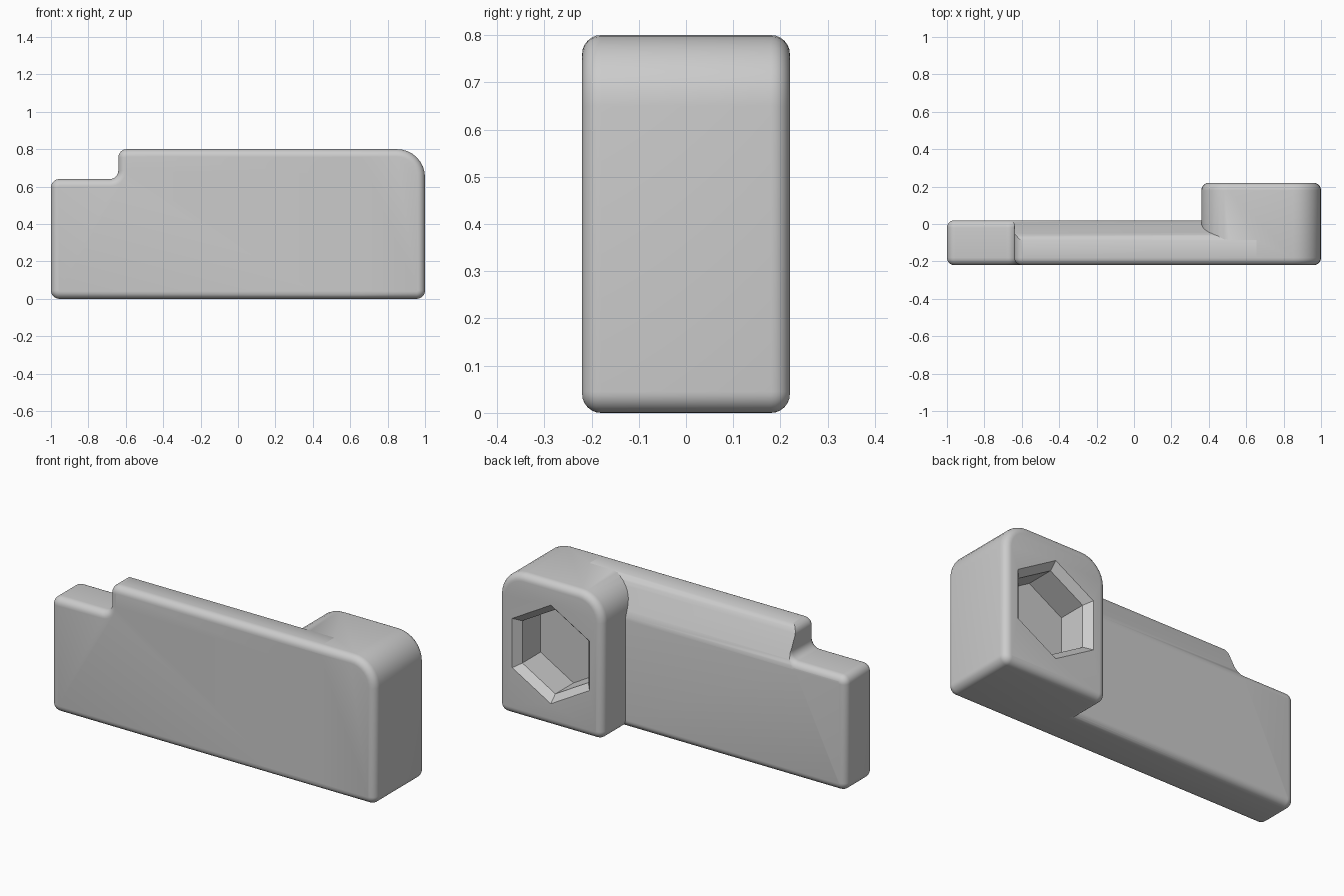
import bpy, bmesh, math
from mathutils import Vector

if "Cube" in bpy.data.objects:
    bpy.data.objects.remove(bpy.data.objects["Cube"], do_unlink=True)

grey = bpy.data.materials.new("plain_grey")
grey.use_nodes = True
grey.diffuse_color = (0.6, 0.6, 0.6, 1)
grey.node_tree.nodes["Principled BSDF"].inputs["Base Color"].default_value = (0.6, 0.6, 0.6, 1)

RIM = 0.04      # rounding of the front and back rims
EDGE = 0.045    # rounding of ordinary outline corners


def loft(name, rings):
    """Closed solid through rings of equal point count."""
    bm = bmesh.new()
    loops = [[bm.verts.new(p) for p in ring] for ring in rings]
    for a, b in zip(loops, loops[1:]):
        for i in range(len(a)):
            j = (i + 1) % len(a)
            bm.faces.new((a[i], a[j], b[j], b[i]))
    bm.faces.new(loops[0])
    bm.faces.new(loops[-1])
    bmesh.ops.recalc_face_normals(bm, faces=bm.faces)
    mesh = bpy.data.meshes.new(name)
    bm.to_mesh(mesh)
    bm.free()
    mesh.materials.append(grey)
    ob = bpy.data.objects.new(name, mesh)
    bpy.context.collection.objects.link(ob)
    return ob


def rounded_outline(corners, inset, y, steps=8):
    """Right-angled x-z outline with (x, z, radius) corners, shrunk by inset."""
    pts = [Vector(c[:2]) for c in corners]
    ring = []
    for i, p in enumerate(pts):
        a = (p - pts[i - 1]).normalized()
        b = (pts[(i + 1) % len(pts)] - p).normalized()
        convex = a.x * b.y - a.y * b.x > 0
        r = corners[i][2] + (-inset if convex else inset)
        corner = p + inset * (Vector((-a.y, a.x)) + Vector((-b.y, b.x)))
        centre = corner + r * (b - a)
        for k in range(steps + 1):
            t = math.pi / 2 * k / steps
            q = centre + r * (a * math.sin(t) - b * math.cos(t))
            ring.append((q.x, y, q.y))
    return ring


def rounded_slab(name, corners, front, back, steps=6):
    """Outline extruded in y with rounded front and back rims."""
    turns = [math.pi / 2 * k / steps for k in range(steps + 1)]
    levels = [(RIM * (1 - math.sin(t)), front + RIM * (1 - math.cos(t))) for t in turns]
    levels += [(RIM * (1 - math.sin(t)), back - RIM * (1 - math.cos(t))) for t in reversed(turns)]
    return loft(name, [rounded_outline(corners, d, y) for d, y in levels])


def boolean(target, other, operation):
    mod = target.modifiers.new("boolean", "BOOLEAN")
    mod.operation, mod.object, mod.solver = operation, other, "EXACT"
    bpy.context.view_layer.objects.active = target
    bpy.ops.object.modifier_apply(modifier=mod.name)
    bpy.data.objects.remove(other, do_unlink=True)


# Long plate with a notched end
plate = rounded_slab("plate", [
    (-1, 0, EDGE), (0.7, 0, EDGE), (0.7, 0.8, EDGE),
    (-0.64, 0.8, EDGE), (-0.64, 0.64, EDGE), (-1, 0.64, EDGE)], -0.22, 0.02)

# Soft slope along the plate's upper back edge
slope = [(0.022, 0.59), (0.017, 0.62), (0.008, 0.645), (-0.05, 0.765),
         (-0.064, 0.787), (-0.09, 0.802), (-0.09, 0.9), (0.1, 0.9), (0.1, 0.59)]
boolean(plate, loft("slope_cutter", [[(x, y, z) for y, z in slope] for x in (-1.1, 0.9)]), "DIFFERENCE")

# Thick head block
body = rounded_slab("bracket_body", [
    (0.36, 0, EDGE), (1, 0, EDGE), (1, 0.8, 0.15), (0.36, 0.8, 0.15)], -0.22, 0.22)
boolean(body, plate, "UNION")

# Chamfered hexagonal socket in the back of the head
socket = [[(0.68 + r * math.sin(k * math.pi / 3), y, 0.4 + r * math.cos(k * math.pi / 3))
           for k in range(6)]
          for y, r in ((0.02, 0.235), (0.18, 0.235), (0.22, 0.275), (0.26, 0.315))]
boolean(body, loft("socket_cutter", socket), "DIFFERENCE")

# Smooth rounded edges, crisp socket
bpy.ops.object.select_all(action="DESELECT")
body.select_set(True)
bpy.context.view_layer.objects.active = body
bpy.ops.object.shade_smooth_by_angle(angle=math.radians(30))
